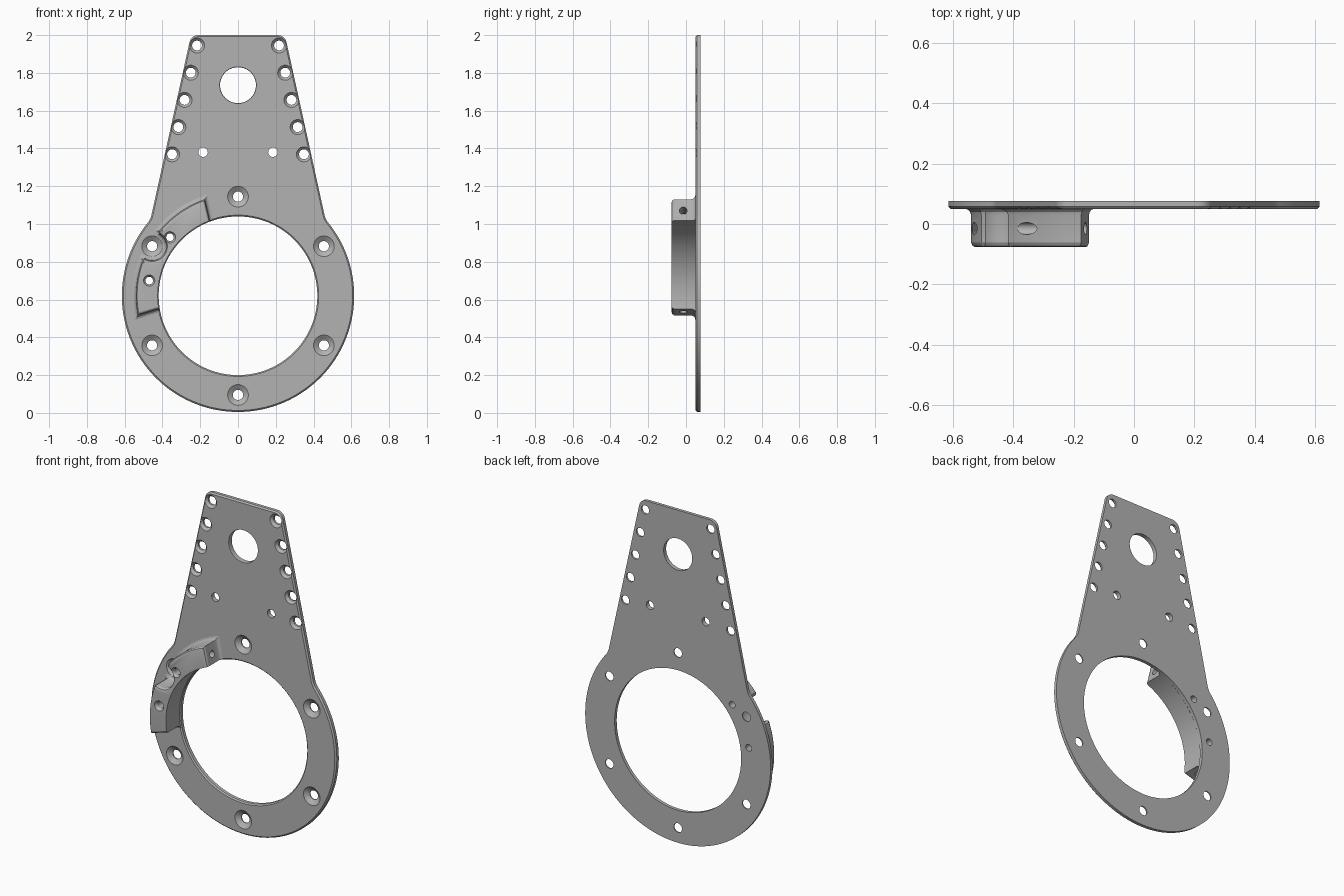
import bpy, bmesh, math
from mathutils import Vector, Matrix

cube = bpy.data.objects.get("Cube")
if cube:
    bpy.data.objects.remove(cube, do_unlink=True)

FRONT, BACK, NOSE = 0.05, 0.077, -0.077   # plate front, plate back, bracket front (y)
RING_Z, MID = 0.62, 150                   # ring centre height, bracket mid angle

grey = bpy.data.materials.new("plain grey")
grey.use_nodes = True
grey.diffuse_color = (0.45, 0.45, 0.45, 1)
grey.node_tree.nodes["Principled BSDF"].inputs["Base Color"].default_value = grey.diffuse_color


def arc(cx, cz, r, a0, a1, n):
    angles = [math.radians(a0 + (a1 - a0) * i / n) for i in range(n + 1)]
    return [(cx + r * math.cos(a), cz + r * math.sin(a)) for a in angles]


def polar(r, a):
    return arc(0, RING_Z, r, a, a, 1)[0]


def loft(bm, layers):
    """Closed solid through (y, outline) layers."""
    rings = [[bm.verts.new((x, y, z)) for x, z in pts] for y, pts in layers]
    for low, high in zip(rings, rings[1:]):
        for i in range(len(low)):
            bm.faces.new((low[i - 1], low[i], high[i], high[i - 1]))
    bm.faces.new(rings[0])
    bm.faces.new(rings[-1])


def drill(bm, x, z, r, wide=0, y=FRONT, depth=0.015, n=32):
    """Hole cutter along y, with a countersink of radius wide."""
    steps = [(y - 0.01, wide), (y, wide), (y + depth, r)] if wide else [(y - 0.01, r)]
    steps.append((BACK + 0.01, r))
    loft(bm, [(h, arc(x, z, q, 0, 360, n)[:-1]) for h, q in steps])


def finish(name, bm):
    bmesh.ops.recalc_face_normals(bm, faces=bm.faces)
    mesh = bpy.data.meshes.new(name)
    bm.to_mesh(mesh)
    bm.free()
    obj = bpy.data.objects.new(name, mesh)
    bpy.context.collection.objects.link(obj)
    mesh.materials.append(grey)
    return obj


def cut(obj, cutter):
    cutter.hide_render = True
    mod = obj.modifiers.new("holes", 'BOOLEAN')
    mod.operation, mod.solver, mod.object = 'DIFFERENCE', 'EXACT', cutter
    bpy.ops.object.select_all(action='DESELECT')
    bpy.context.view_layer.objects.active = obj
    obj.select_set(True)
    bpy.ops.object.modifier_apply(modifier=mod.name)
    bpy.data.objects.remove(cutter, do_unlink=True)
    bpy.ops.object.shade_smooth_by_angle(angle=math.radians(25))


# Plate outline: ring, concave blend, tapered neck, rounded top corner, mirrored
def plate_outline(d):
    bx, bz = polar(0.715, 39)
    half = (arc(0, RING_Z, 0.615 + d, -90, 39, 64)
            + arc(bx, bz, 0.1 - d, 219, 192.4, 6)[1:]
            + arc(0.21, 1.952, 0.048 + d, 12.4, 90, 10))
    return half + [(-x, z) for x, z in reversed(half[1:])]


bm = bmesh.new()
loft(bm, [(FRONT, plate_outline(-0.008)), (FRONT + 0.008, plate_outline(0)),
          (BACK, plate_outline(0))])
plate = finish("mounting_plate", bm)

# Plate holes
screws = [polar(0.475, MID - 10.7), polar(0.477, MID + 20.3)]
bm = bmesh.new()
drill(bm, 0, RING_Z, 0.42, 0.427, depth=0.007, n=128)
drill(bm, 0, 1.735, 0.095, 0.097, depth=0.004, n=64)
for k in range(6):
    drill(bm, *polar(0.525, 30 + 60 * k), 0.027, 0.055, depth=0.02)
for side in (-1, 1):
    drill(bm, side * 0.185, 1.38, 0.025)
    for k in range(5):
        drill(bm, side * (0.217 + 0.033 * k), 1.945 - 0.144 * k, 0.026, 0.04)
for x, z in screws:
    drill(bm, x, z, 0.02)
cut(plate, finish("plate_cutter", bm))


# Curved bracket: arc segment with a clearance notch around one bolt
def bracket_outline(d):
    grow = math.degrees(d / 0.5)
    nx, nz = polar(0.525, MID)
    outer, end, mouth = 0.54 + d, 41.1 + grow, 9.5 - grow
    inner_end = 39.5 + grow
    return (arc(0, RING_Z, 0.425, MID - inner_end, MID + inner_end, 48)
            + arc(0, RING_Z, outer, MID + end, MID + mouth, 20)
            + arc(nx, nz, 0.075 - d, MID + 90, MID + 270, 20)
            + arc(0, RING_Z, outer, MID - mouth, MID - end, 20))


bm = bmesh.new()
profile = [(NOSE, -0.015), (NOSE + 0.004, -0.006), (NOSE + 0.015, 0), (0.03, 0),
           (0.04, 0.003), (0.047, 0.01), (FRONT, 0.019), (FRONT + 0.004, 0.019)]
loft(bm, [(y, bracket_outline(d)) for y, d in profile])
bracket = finish("curved_bracket", bm)

# Bracket holes: two screws through the front, two bored in from the ends
bm = bmesh.new()
for x, z in screws:
    drill(bm, x, z, 0.02, 0.03, y=NOSE)
for side in (-1, 1):
    x, z = polar(0.478, MID + side * 40.4)
    way = math.radians(MID - side * 43)
    axis = Vector((math.cos(way), 0, math.sin(way)))
    place = (Matrix.Translation(Vector((x, -0.015, z)) + axis * 0.1)
             @ axis.to_track_quat('Z', 'Y').to_matrix().to_4x4())
    bmesh.ops.create_cone(bm, cap_ends=True, segments=32, radius1=0.02, radius2=0.02,
                          depth=0.28, matrix=place)
cut(bracket, finish("bracket_cutter", bm))
